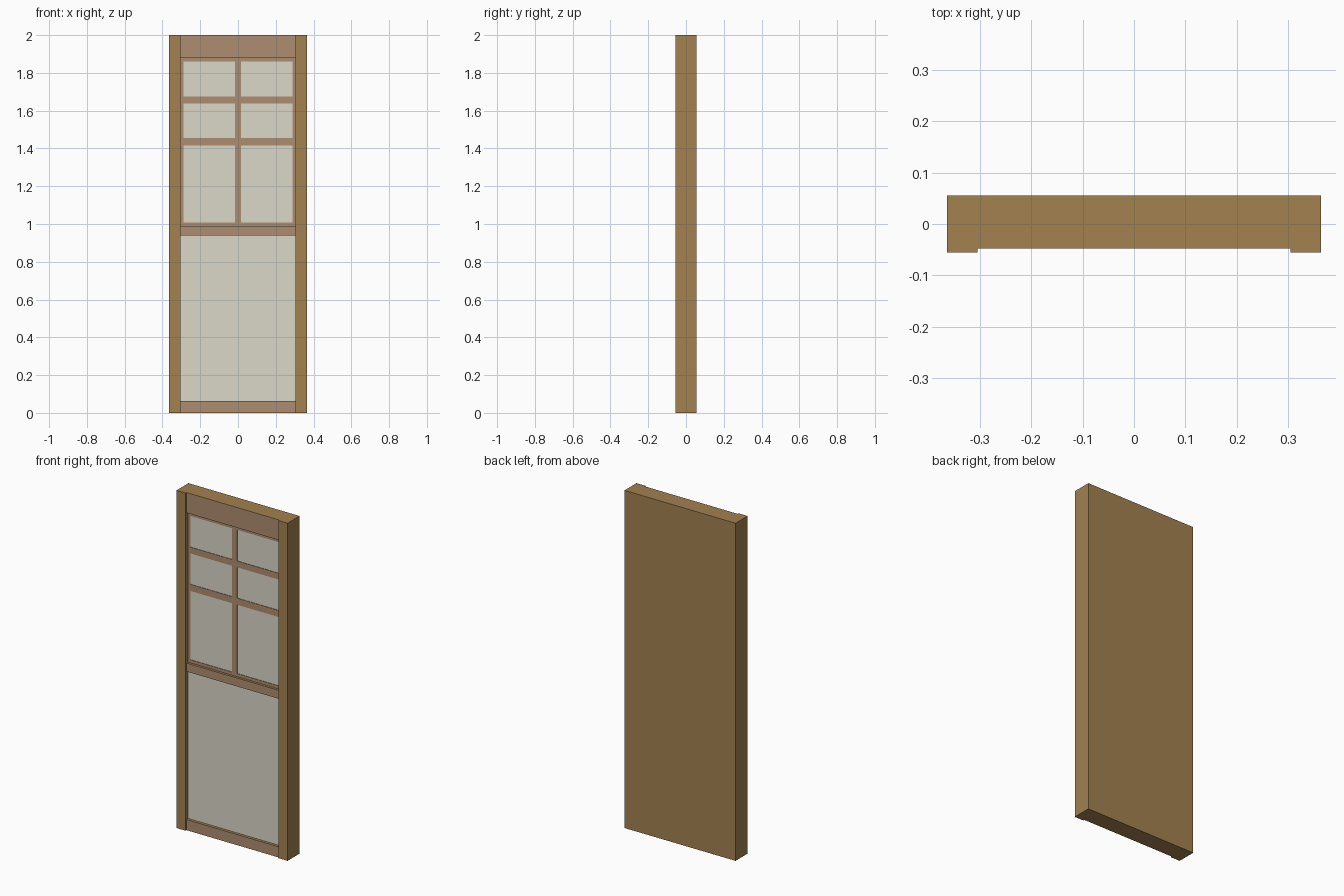
import bpy
import bmesh
from mathutils import Matrix

if "Cube" in bpy.data.objects:
    bpy.data.objects.remove(bpy.data.objects["Cube"])


def material(name, rgb):
    m = bpy.data.materials.new(name)
    m.diffuse_color = (*rgb, 1)
    m.use_nodes = True
    m.node_tree.nodes["Principled BSDF"].inputs["Base Color"].default_value = m.diffuse_color
    return m


WOOD = material("oak", (0.36, 0.22, 0.08))
TRIM = material("trim_wood", (0.42, 0.27, 0.16))
PANE = material("pale_glass", (0.71, 0.69, 0.58))


def box(name, x, y, z, mat, front=None):
    """Box from (min, max) ranges; the -y face can take its own material."""
    bm = bmesh.new()
    size = [r[1] - r[0] for r in (x, y, z)]
    mid = [(r[0] + r[1]) / 2 for r in (x, y, z)]
    bmesh.ops.create_cube(
        bm, size=1, matrix=Matrix.Translation(mid) @ Matrix.Diagonal((*size, 1)))
    mesh = bpy.data.meshes.new(name)
    mesh.materials.append(mat)
    if front:
        mesh.materials.append(front)
        bm.normal_update()
        for f in bm.faces:
            if f.normal.y < -0.5:
                f.material_index = 1
    bm.to_mesh(mesh)
    bm.free()
    obj = bpy.data.objects.new(name, mesh)
    bpy.context.collection.objects.link(obj)
    return obj


W, INNER, D = 0.364, 0.305, 0.056      # half width, half opening, half depth
RAIL_Y, BAR_Y, PANE_Y = -0.048, -0.034, -0.031

# Solid body between the stiles, its front acting as the recessed panes
box("body", (-INNER, INNER), (PANE_Y, D), (0, 2), WOOD, PANE)

# Full-depth side stiles, standing slightly proud of the rails
for side, x in (("left", (-W, -INNER)), ("right", (INNER, W))):
    box(side + "_stile", x, (-D, D), (0, 2), WOOD)

# Bottom, middle and top rails
for name, z in (("bottom", (0, 0.063)), ("middle", (0.94, 0.99)), ("top", (1.88, 2))):
    box(name + "_rail", (-INNER, INNER), (RAIL_Y, PANE_Y), z, WOOD, TRIM)

# Slim sash border and glazing bars of the upper window
for i, z in enumerate(((0.99, 1.008), (1.416, 1.455), (1.638, 1.675), (1.86, 1.88))):
    box(f"horizontal_glazing_bar_{i + 1}", (-INNER, INNER), (BAR_Y, PANE_Y), z, TRIM)
for i, x in enumerate(((-INNER, -0.288), (-0.017, 0.017), (0.288, INNER))):
    box(f"vertical_glazing_bar_{i + 1}", x, (BAR_Y, PANE_Y), (0.99, 1.88), TRIM)
